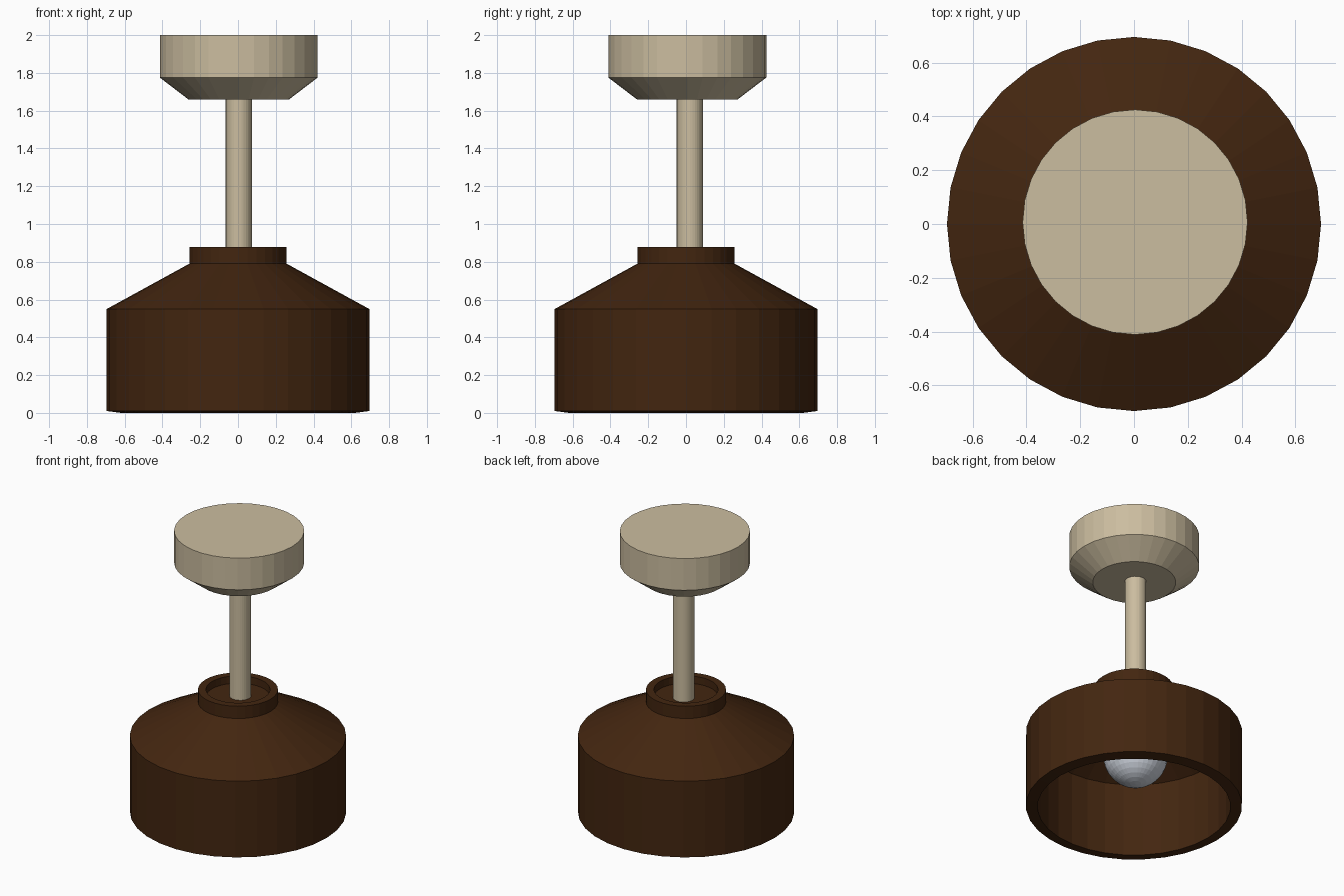
import bpy, bmesh, math

if "Cube" in bpy.data.objects:
    bpy.data.objects.remove(bpy.data.objects["Cube"])

SIDES = 32


def material(name, rgb):
    m = bpy.data.materials.new(name)
    m.diffuse_color = (*rgb, 1)
    m.use_nodes = True
    m.node_tree.nodes["Principled BSDF"].inputs["Base Color"].default_value = m.diffuse_color
    return m


def lathe(name, profile, mat, centre=(0, 0)):
    """Revolve (radius, z) points around a vertical axis; r = 0 makes a pole point."""
    bm = bmesh.new()
    rings = []
    for r, z in profile:
        if r == 0:
            rings.append([bm.verts.new((0, 0, z))] * SIDES)
        else:
            rings.append([bm.verts.new((r * math.cos(2 * math.pi * i / SIDES),
                                        r * math.sin(2 * math.pi * i / SIDES), z))
                          for i in range(SIDES)])
    for a, b in zip(rings, rings[1:]):
        for i in range(SIDES):
            j = (i + 1) % SIDES
            bm.faces.new(dict.fromkeys((a[i], a[j], b[j], b[i])))
    bmesh.ops.recalc_face_normals(bm, faces=bm.faces)
    # merge the flat end fans into single faces
    bmesh.ops.dissolve_limit(bm, angle_limit=0.001, verts=bm.verts, edges=bm.edges)
    mesh = bpy.data.meshes.new(name)
    bm.to_mesh(mesh)
    bm.free()
    mesh.materials.append(mat)
    ob = bpy.data.objects.new(name, mesh)
    ob.location = (*centre, 0)
    bpy.context.collection.objects.link(ob)
    return ob


beige = material("beige metal", (0.60, 0.51, 0.35))
brown = material("dark brown", (0.056, 0.019, 0.005))
glass = material("pale grey glass", (0.62, 0.66, 0.73))

# Ceiling mount and rod
lathe("ceiling_mount", [(0, 1.66), (0.267, 1.66), (0.418, 1.775), (0.418, 2), (0, 2)],
      beige, (0.004, 0.007))
lathe("rod", [(0, 0.81), (0.069, 0.81), (0.069, 1.68), (0, 1.68)], beige, (0.004, 0.02))

# Hollow shade with a recessed collar on top
lathe("shade", [(0, 0.825), (0.206, 0.825), (0.206, 0.877), (0.257, 0.877),
                (0.257, 0.79), (0.695, 0.55), (0.695, 0.01), (0.62, 0),
                (0.62, 0.52), (0.206, 0.75), (0, 0.75)], brown)

# Bulb: round end tapering to a neck in the shade
R, Z = 0.206, 0.365
ball = [(R * math.sin(t), Z - R * math.cos(t))
        for t in (math.radians(a) for a in range(10, 131, 10))]
lathe("bulb", [(0, Z - R)] + ball + [(0.1, 0.6), (0.1, 0.77), (0, 0.77)],
      glass, (0.004, 0.02))
